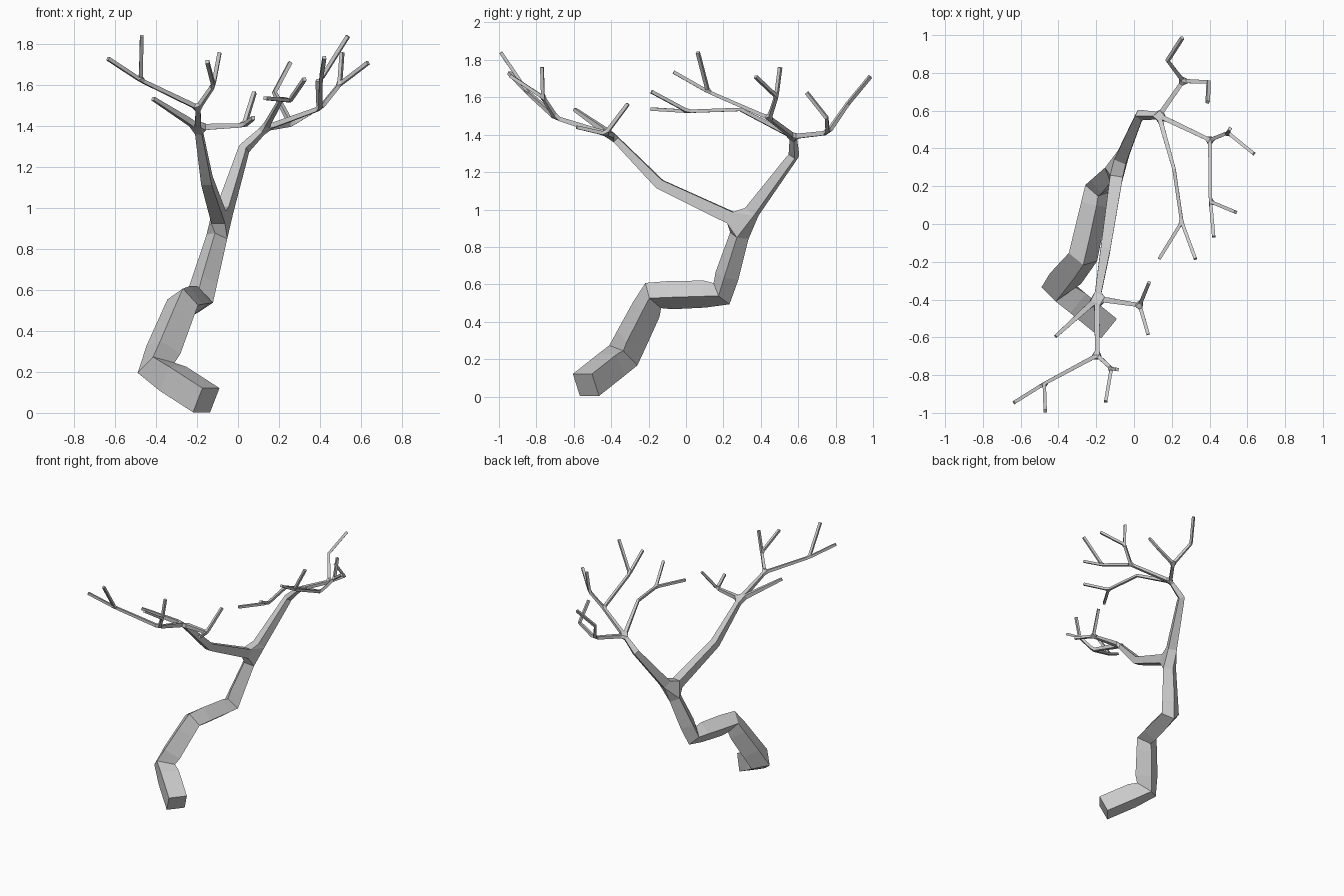
import bpy, bmesh

if "Cube" in bpy.data.objects:
    bpy.data.objects.remove(bpy.data.objects["Cube"])

# Bare tree: a branching skeleton given thickness by a skin modifier
mesh = bpy.data.meshes.new("bare_tree")
tree = bpy.data.objects.new("bare_tree", mesh)
bpy.context.collection.objects.link(tree)

bm = bmesh.new()
skin = bm.verts.layers.skin.verify()


def grow(start, *points):
    """Extend a limb from start through (x, y, z, radius) points; return its end."""
    for x, y, z, r in points:
        v = bm.verts.new((x, y, z))
        v[skin].radius = (r, r)
        if start:
            bm.edges.new((start, v))
        else:
            v[skin].use_root = True
        start = v
    return start


T = 0.009   # twig radius

# trunk
fork = grow(None, (-.155, -.535, .062, .066), (-.40, -.335, .22, .066),
            (-.27, -.175, .54, .056), (-.19, .19, .55, .05),
            (-.085, .305, .925, .035))

# front limb
front = grow(fork, (-.152, -.14, 1.135, .026), (-.195, -.395, 1.395, .016))
grow(front, (-.415, -.595, 1.535, T))
low = grow(front, (.03, -.43, 1.405, .010))
grow(low, (.075, -.585, 1.44, T))
grow(low, (.08, -.31, 1.565, T))
high = grow(front, (-.195, -.695, 1.49, .011))
left = grow(high, (-.475, -.845, 1.625, T))
grow(left, (-.635, -.945, 1.73, T))
grow(left, (-.47, -.99, 1.84, T))
right = grow(high, (-.12, -.765, 1.60, T))
grow(right, (-.15, -.94, 1.715, T))
grow(right, (-.09, -.77, 1.76, T))

# back limb
back = grow(fork, (.03, .577, 1.29, .021), (.132, .573, 1.39, .013))
rear = grow(back, (.26, .757, 1.41, .011))
grow(rear, (.178, .865, 1.565, T), (.255, .985, 1.71, T))
grow(rear, (.395, .752, 1.49, T), (.39, .645, 1.625, T))
side = grow(back, (.402, .445, 1.488, .010))
outer = grow(side, (.497, .483, 1.605, T))
grow(outer, (.635, .372, 1.71, T))
grow(outer, (.508, .503, 1.76, T))
inner = grow(side, (.405, .118, 1.63, T))
grow(inner, (.537, .063, 1.84, T))
grow(inner, (.422, -.067, 1.735, T))
over = grow(back, (.212, .29, 1.535, T), (.253, .01, 1.525, T))
grow(over, (.133, -.185, 1.537, T))
grow(over, (.325, -.185, 1.63, T))

bm.to_mesh(mesh)
bm.free()

mod = tree.modifiers.new("thickness", 'SKIN')
mod.branch_smoothing = 0
mod.use_smooth_shade = False
